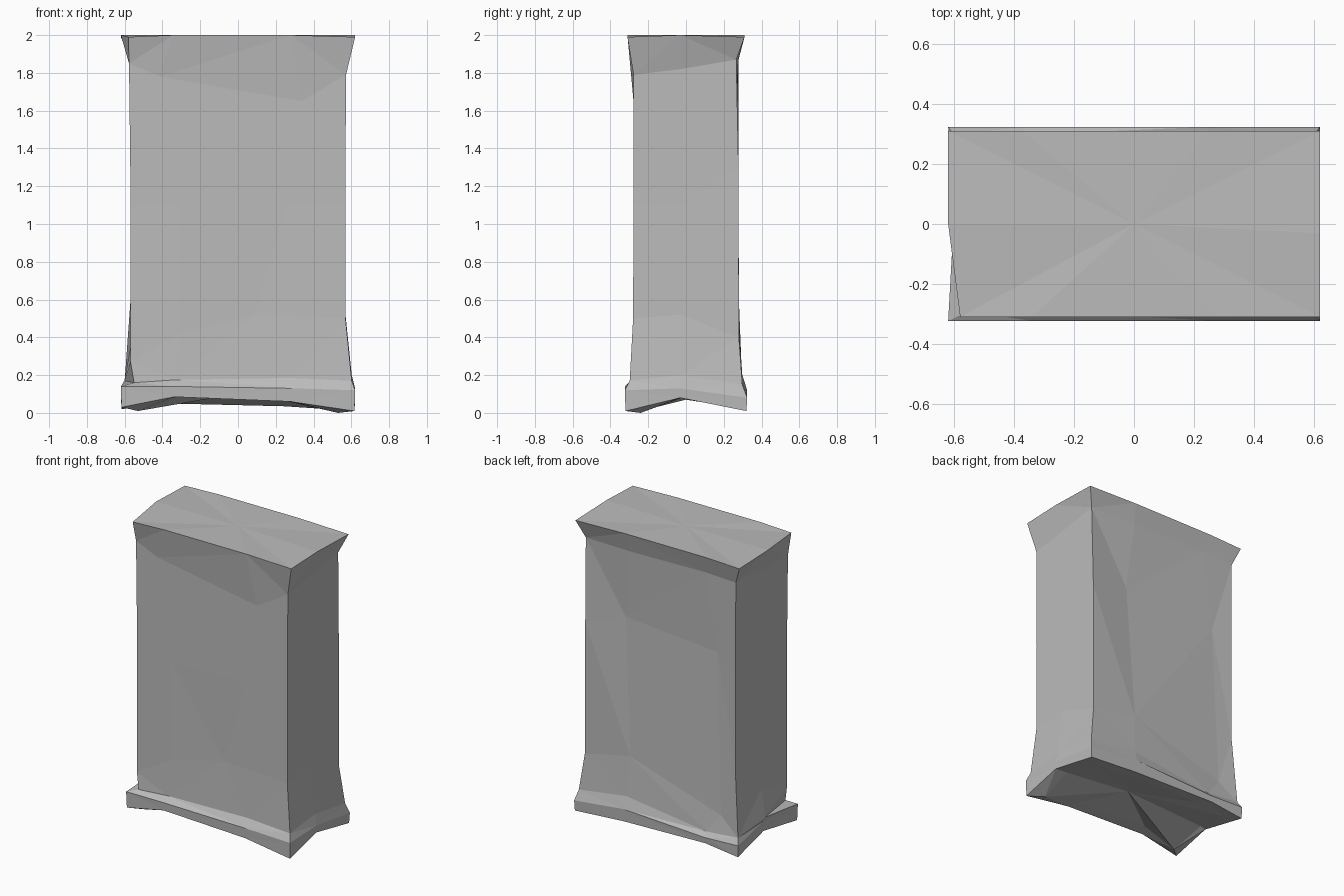
import bpy, bmesh
from mathutils import Vector

if "Cube" in bpy.data.objects:
    bpy.data.objects.remove(bpy.data.objects["Cube"])

grey = bpy.data.materials.new("plain_grey")
grey.diffuse_color = (0.5, 0.5, 0.5, 1)
grey.use_nodes = True
grey.node_tree.nodes["Principled BSDF"].inputs["Base Color"].default_value = grey.diffuse_color

# Ten stations around the box: front left to right, right side, back, left side
STATIONS = [(-1, -1), (-.55, -1), (.45, -1), (1, -1), (1, -.1),
            (1, 1), (.4, 1), (-.6, 1), (-1, 1), (-1, 0)]

# Each ring: half width, half depth, height at each station (top to underside)
RINGS = [
    (.62, .31, [1.99, 2, 2, 1.99, 2, 1.99, 2, 2, 1.99, 2]),                   # top rim
    (.572, .278, [1.85, 1.78, 1.65, 1.79, 1.82, 1.87, 1.87, 1.88, 1.87, 1.85]),  # neck
    (.568, .278, [1.1, 1.1, 1.1, 1.1, 1.1, 1.3, 1.4, 1.35, 1.2, 1.1]),        # waist
    (.569, .28, [.27, .42, .52, .5, .52, .4, .47, .25, .6, .35]),             # knee
    (.602, .298, [.16, .175, .185, .17, .2, .15, .2, .12, .14, .17]),         # lip top
    (.62, .324, [.14, .14, .13, .12, .13, .08, .12, .09, .1, .14]),           # lip edge
    (.617, .32, [.03, .085, .06, .01, .08, .01, .035, .05, .02, .07]),        # lower edge
    (.53, .24, [.01, .09, .07, 0, .08, .03, .05, .06, .04, .08]),             # feet
]

# Small dents and skews: (ring, station) -> offset
NUDGES = {
    (0, 0): (.04, 0, 0), (1, 0): (-.005, 0, 0),
    (1, 1): (-.1, 0, 0), (1, 2): (.08, 0, 0),
    (1, 5): (0, -.012, 0), (2, 6): (.05, -.025, 0), (2, 7): (-.08, -.015, 0),
    (3, 2): (-.17, .005, 0), (3, 7): (-.12, 0, 0),
    (4, 0): (.052, .008, 0), (4, 1): (0, .01, 0), (4, 2): (0, .01, 0),
    (5, 9): (.03, 0, 0), (6, 9): (.03, 0, 0),
    (6, 3): (0, .0, 0), (7, 9): (-.02, 0, 0),
}

# Wrapped cabinet body
bm = bmesh.new()
rings = []
for r, (hx, hy, heights) in enumerate(RINGS):
    rings.append([
        bm.verts.new(Vector((sx * hx, sy * hy, z)) + Vector(NUDGES.get((r, s), (0, 0, 0))))
        for s, ((sx, sy), z) in enumerate(zip(STATIONS, heights))])

n = len(STATIONS)
for upper, lower in zip(rings, rings[1:]):
    for i in range(n):
        j = (i + 1) % n
        bm.faces.new((upper[i], lower[i], lower[j], upper[j]))

# Top lid and hollow underside, each a fan round a centre point
for ring, centre in ((rings[0], (0, 0, 2)), (rings[-1], (.05, 0, .11))):
    c = bm.verts.new(centre)
    for i in range(n):
        bm.faces.new((ring[i], ring[(i + 1) % n], c))

bmesh.ops.triangulate(bm, faces=bm.faces[:])
bmesh.ops.recalc_face_normals(bm, faces=bm.faces[:])
mesh = bpy.data.meshes.new("cabinet_body")
bm.to_mesh(mesh)
bm.free()
mesh.materials.append(grey)
bpy.context.collection.objects.link(bpy.data.objects.new("cabinet_body", mesh))
